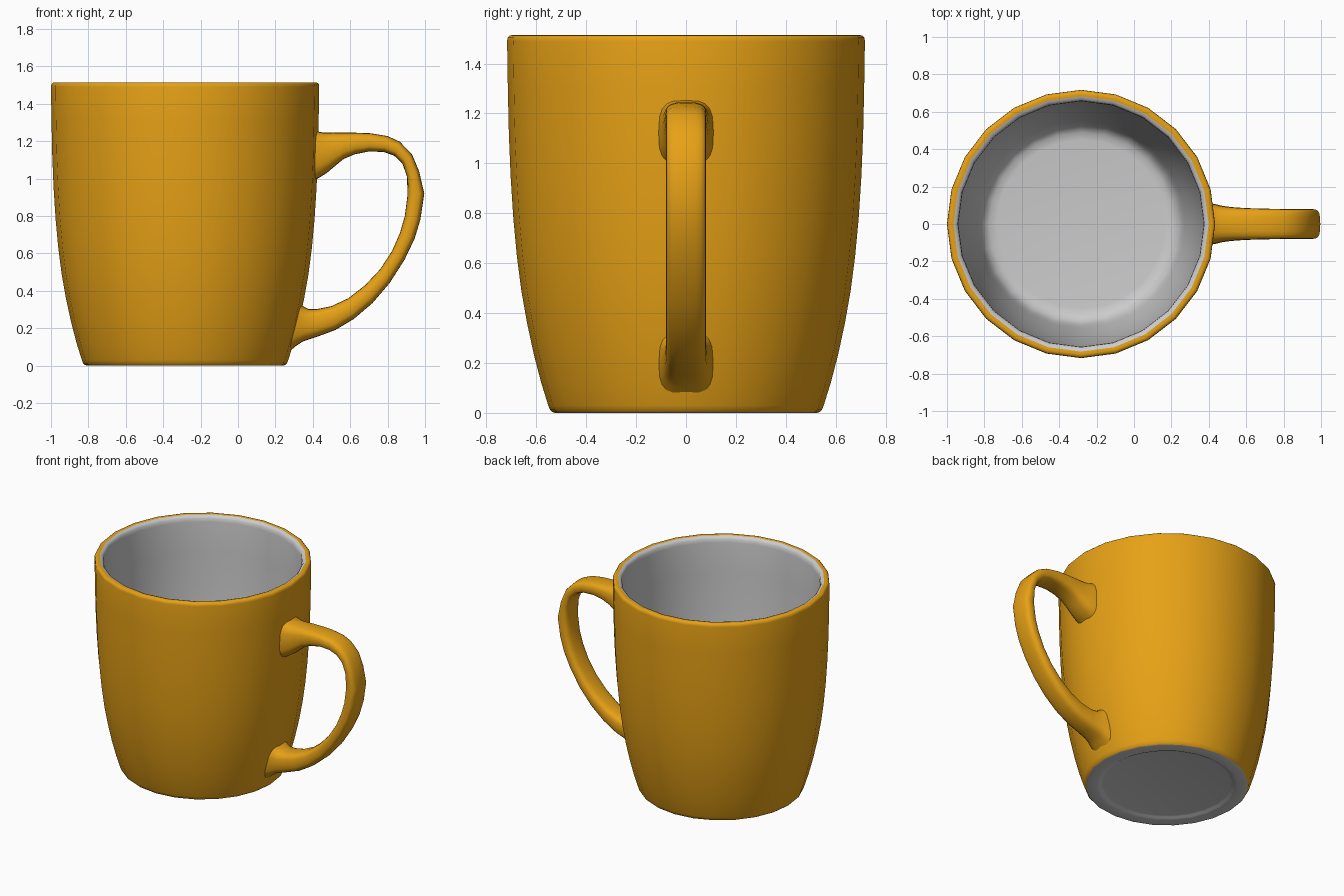
import bpy, bmesh
from math import cos, sin, pi, radians, copysign

SIDES = 24
CX = -0.283          # axis of the cup

gold = bpy.data.materials.new("gold_glaze")
gold.diffuse_color = (0.8, 0.36, 0.008, 1)


def skin(name, rings, closed_ends=False, mat=None, angle=40):
    """Join equal-sized closed rings of points into a smooth surface."""
    bm = bmesh.new()
    loops = [[bm.verts.new(p) for p in ring] for ring in rings]
    n = len(rings[0])
    for a, b in zip(loops, loops[1:]):
        for j in range(n):
            k = (j + 1) % n
            bm.faces.new((a[j], a[k], b[k], b[j]))
    if closed_ends:
        bm.faces.new(loops[0][::-1])
        bm.faces.new(loops[-1])
    bmesh.ops.remove_doubles(bm, verts=bm.verts, dist=1e-5)
    if closed_ends:
        bmesh.ops.recalc_face_normals(bm, faces=bm.faces)
    me = bpy.data.meshes.new(name)
    bm.to_mesh(me)
    bm.free()
    me.polygons.foreach_set("use_smooth", [True] * len(me.polygons))
    me.set_sharp_from_angle(angle=radians(angle))
    if mat:
        me.materials.append(mat)
    ob = bpy.data.objects.new(name, me)
    bpy.context.collection.objects.link(ob)
    return ob


def lathe(name, profile, mat=None):
    rings = [[(CX + r * cos(2 * pi * j / SIDES), r * sin(2 * pi * j / SIDES), z)
              for j in range(SIDES)] for r, z in profile]
    return skin(name, rings, mat=mat)


# grey underside with a shallow recess
lathe("base", [(0, 0.014), (0.42, 0.014), (0.435, 0.011), (0.45, 0.003),
               (0.465, 0), (0.525, 0), (0.535, 0.003)])

# glazed outer wall up to the rim
lathe("outer_wall", [(0.535, 0.003), (0.545, 0.012), (0.552, 0.03), (0.58, 0.12),
                     (0.61, 0.235), (0.637, 0.36), (0.66, 0.49), (0.678, 0.63),
                     (0.692, 0.78), (0.703, 0.95), (0.71, 1.12), (0.714, 1.3),
                     (0.717, 1.49), (0.715, 1.504), (0.707, 1.512),
                     (0.695, 1.514), (0.682, 1.512)], gold)

# grey lining and floor
lathe("inner_lining", [(0.682, 1.512), (0.668, 1.507), (0.659, 1.495), (0.656, 1.47),
                       (0.653, 1.25), (0.647, 1.0), (0.634, 0.75), (0.61, 0.5),
                       (0.58, 0.32), (0.555, 0.2), (0.54, 0.14), (0.52, 0.1),
                       (0.49, 0.08), (0.45, 0.075), (0, 0.075)])

# handle: outer edge (x, z), inner edge (x, z), half width
stations = [
    (0.40, 1.262, 0.40, 0.985, 0.112), (0.435, 1.25, 0.44, 1.008, 0.106),
    (0.46, 1.246, 0.475, 1.03, 0.098), (0.51, 1.245, 0.52, 1.068, 0.091),
    (0.57, 1.245, 0.565, 1.105, 0.087), (0.63, 1.245, 0.625, 1.13, 0.084),
    (0.71, 1.242, 0.70, 1.145, 0.082), (0.80, 1.227, 0.78, 1.142, 0.08),
    (0.865, 1.197, 0.835, 1.122, 0.08), (0.93, 1.13, 0.878, 1.082, 0.08),
    (0.968, 1.04, 0.904, 1.01, 0.08), (0.996, 0.92, 0.906, 0.91, 0.08),
    (0.975, 0.78, 0.892, 0.80, 0.08), (0.945, 0.68, 0.866, 0.71, 0.08),
    (0.89, 0.565, 0.825, 0.615, 0.08), (0.81, 0.44, 0.76, 0.515, 0.08),
    (0.72, 0.335, 0.68, 0.43, 0.08), (0.62, 0.25, 0.59, 0.36, 0.08),
    (0.52, 0.19, 0.50, 0.318, 0.081), (0.42, 0.153, 0.42, 0.302, 0.085),
    (0.345, 0.128, 0.375, 0.303, 0.093), (0.31, 0.105, 0.352, 0.315, 0.102),
    (0.275, 0.075, 0.325, 0.335, 0.11),
]
N = 20
rings = []
for ox, oz, ix, iz, w in stations:
    ring = []
    for j in range(N):
        c, s = cos(2 * pi * j / N), sin(2 * pi * j / N)
        u = copysign(abs(c) ** 0.65, c) if abs(c) > 1e-9 else 0
        v = copysign(abs(s) ** 0.65, s) if abs(s) > 1e-9 else 0
        t = (1 + u) / 2
        ring.append((ix + (ox - ix) * t, w * v, iz + (oz - iz) * t))
    rings.append(ring)
skin("handle", rings, closed_ends=True, mat=gold, angle=60)
